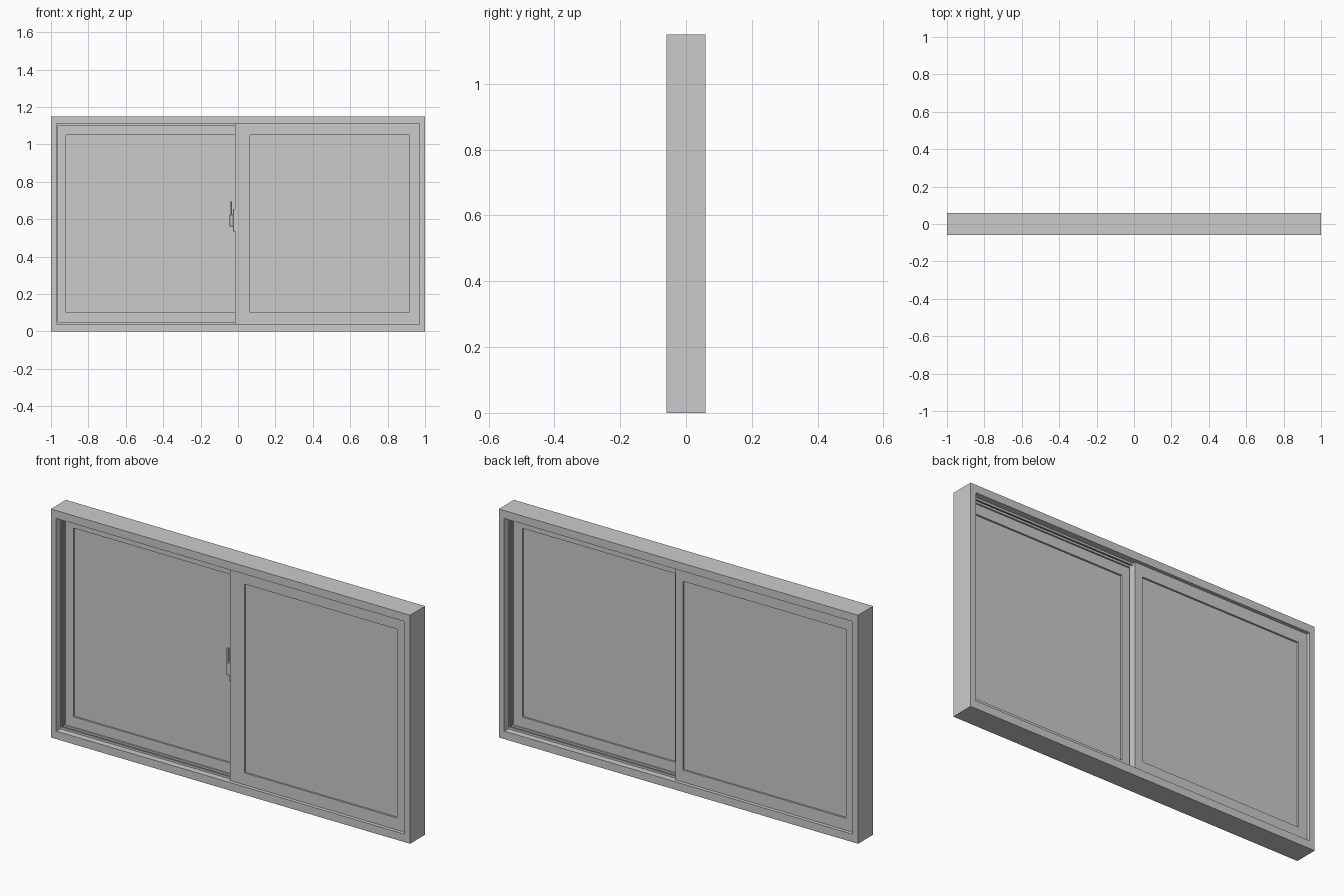
import bpy, bmesh

if "Cube" in bpy.data.objects:
    bpy.data.objects.remove(bpy.data.objects["Cube"])


def finish(name, bm):
    bmesh.ops.recalc_face_normals(bm, faces=bm.faces)
    me = bpy.data.meshes.new(name)
    bm.to_mesh(me)
    bm.free()
    ob = bpy.data.objects.new(name, me)
    bpy.context.collection.objects.link(ob)
    return ob


def ring(name, outer, inner, profile):
    """Sweep a (t, y) profile round a rectangle; t = 0 outer edge, t = 1 inner edge."""
    bm = bmesh.new()
    loops = []
    for t, y in profile:
        x0, x1, z0, z1 = [a + (b - a) * t for a, b in zip(outer, inner)]
        loops.append([bm.verts.new((x, y, z)) for x, z in
                      ((x0, z0), (x1, z0), (x1, z1), (x0, z1))])
    for i, a in enumerate(loops):
        b = loops[(i + 1) % len(loops)]
        for k in range(4):
            m = (k + 1) % 4
            bm.faces.new((a[k], a[m], b[m], b[k]))
    return finish(name, bm)


def box(name, x0, x1, y0, y1, z0, z1, bevel=0):
    bm = bmesh.new()
    bmesh.ops.create_cube(bm, size=1)
    for v in bm.verts:
        v.co = ((x0 + x1) / 2 + v.co.x * (x1 - x0),
                (y0 + y1) / 2 + v.co.y * (y1 - y0),
                (z0 + z1) / 2 + v.co.z * (z1 - z0))
    if bevel:
        bmesh.ops.bevel(bm, geom=bm.edges[:], offset=bevel, segments=1, affect='EDGES')
    return finish(name, bm)


# Outer frame with raised track ribs on all four inner sides
profile = [(0, -0.06), (1, -0.06)]
for y in (-0.024, 0.0, 0.024):
    profile += [(1, y - 0.004), (1.25, y - 0.004), (1.25, y + 0.004), (1, y + 0.004)]
profile += [(1, 0.06), (0, 0.06)]
ring("outer_frame", (-1, 1, 0, 1.15), (-0.97, 0.97, 0.04, 1.11), profile)

# Two sliding sashes, each with its glass: front one right, back one left
sashes = (
    ("front", -0.024, (-0.015, 0.975, 0.035, 1.115), (0.065, 0.915, 0.10, 1.05)),
    ("back", 0.024, (-0.975, 0.03, 0.035, 1.115), (-0.92, -0.013, 0.10, 1.05)),
)
for name, y, outer, inner in sashes:
    ring(name + "_sash", outer, inner,
         [(0, y - 0.018), (1, y - 0.018), (1, y + 0.018), (0, y + 0.018)])
    x0, x1, z0, z1 = inner
    box(name + "_glass", x0 - 0.01, x1 + 0.01, y - 0.009, y + 0.009, z0 - 0.01, z1 + 0.01)

# Seal between the meeting stiles
box("meeting_seal", -0.008, 0.022, -0.008, 0.008, 0.04, 1.11)

# Latch on the edge of the front sash
box("latch_plate", -0.026, -0.014, -0.036, -0.012, 0.535, 0.655, 0.002)
box("latch_body", -0.046, -0.024, -0.033, -0.015, 0.56, 0.625, 0.003)
box("latch_lever", -0.044, -0.033, -0.030, -0.018, 0.60, 0.695, 0.002)
